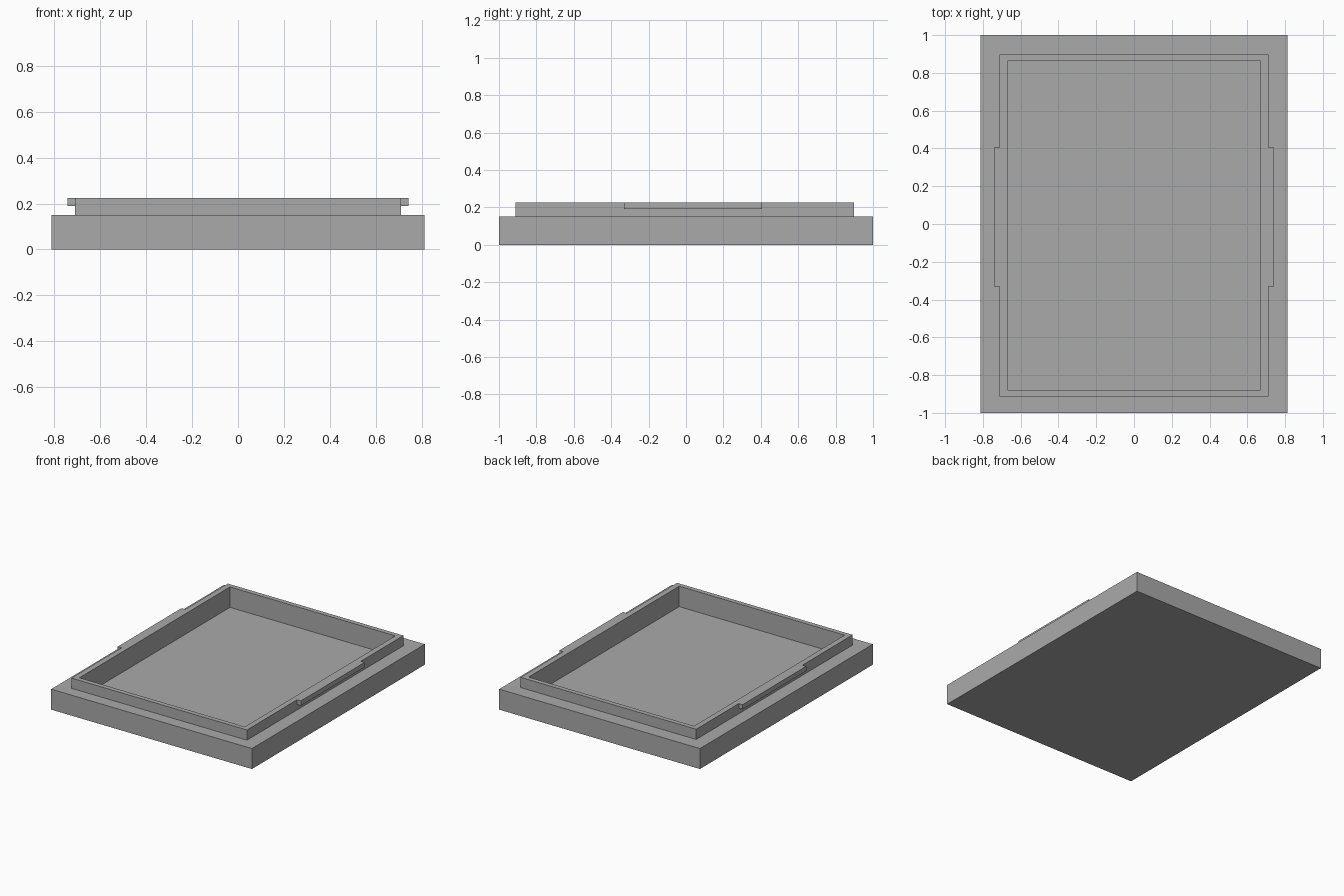
import bpy
import bmesh

cube = bpy.data.objects.get("Cube")
if cube:
    bpy.data.objects.remove(cube, do_unlink=True)

grey = bpy.data.materials.new("plain_grey")
grey.use_nodes = True
colour = (0.40, 0.40, 0.40, 1)
grey.diffuse_color = colour
grey.node_tree.nodes["Principled BSDF"].inputs["Base Color"].default_value = colour


def stepped_block(name, levels):
    """Loft through rectangles (x0, x1, y0, y1, z) and cap both ends."""
    bm = bmesh.new()
    rings = [[bm.verts.new(p) for p in
              ((x0, y0, z), (x1, y0, z), (x1, y1, z), (x0, y1, z))]
             for x0, x1, y0, y1, z in levels]
    for low, high in zip(rings, rings[1:]):
        for i in range(4):
            j = (i + 1) % 4
            bm.faces.new((low[i], low[j], high[j], high[i]))
    bm.faces.new(rings[0][::-1])
    bm.faces.new(rings[-1])
    bmesh.ops.recalc_face_normals(bm, faces=bm.faces)
    mesh = bpy.data.meshes.new(name)
    bm.to_mesh(mesh)
    bm.free()
    mesh.materials.append(grey)
    obj = bpy.data.objects.new(name, mesh)
    bpy.context.collection.objects.link(obj)
    return obj


BASE_TOP, RIM_TOP, FLOOR, TAB_BOTTOM = 0.15, 0.225, 0.075, 0.19
base = (-0.813, 0.813, -1.0, 1.0)
rim = (-0.711, 0.711, -0.912, 0.898)
pocket = (-0.67, 0.67, -0.878, 0.864)

# Tray: slab, ledge, raised rim and recessed floor in one shell
stepped_block("tray", [
    (*base, 0), (*base, BASE_TOP),
    (*rim, BASE_TOP), (*rim, RIM_TOP),
    (*pocket, RIM_TOP), (*pocket, FLOOR),
])

# Snap tabs overhanging the ledge on both long sides
for side, name in ((1, "left_snap_tab"), (-1, "right_snap_tab")):
    x0, x1 = sorted((side * rim[1], side * 0.742))
    tab = (x0, x1, -0.332, 0.405)
    stepped_block(name, [(*tab, TAB_BOTTOM), (*tab, RIM_TOP)])
